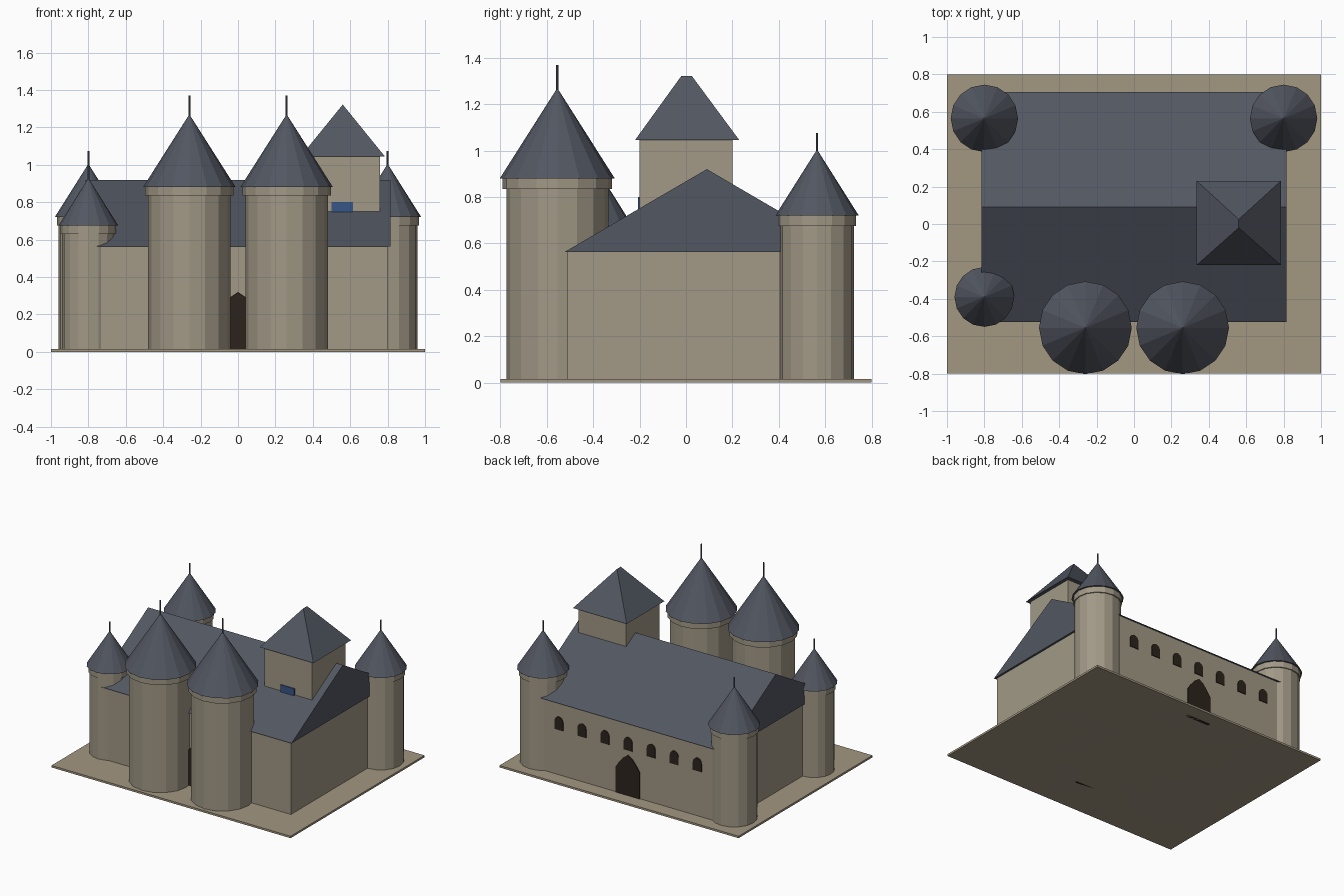
import bpy, bmesh, math

if "Cube" in bpy.data.objects:
    bpy.data.objects.remove(bpy.data.objects["Cube"])


def material(name, rgb):
    m = bpy.data.materials.new(name)
    m.diffuse_color = (*rgb, 1)
    m.use_nodes = True
    m.node_tree.nodes["Principled BSDF"].inputs["Base Color"].default_value = m.diffuse_color
    return m


STONE = material("stone", (0.36, 0.32, 0.24))
SAND = material("sand", (0.36, 0.31, 0.22))
SLATE = material("slate", (0.085, 0.095, 0.12))
DARK = material("dark_wood", (0.025, 0.017, 0.012))
BLUE = material("blue_glass", (0.04, 0.09, 0.24))


def finish(name, bm, mat):
    bmesh.ops.recalc_face_normals(bm, faces=bm.faces)
    me = bpy.data.meshes.new(name)
    bm.to_mesh(me)
    bm.free()
    me.materials.append(mat)
    ob = bpy.data.objects.new(name, me)
    bpy.context.collection.objects.link(ob)
    return ob


def box(name, lo, hi, mat):
    bm = bmesh.new()
    bmesh.ops.create_cube(bm, size=1)
    for v in bm.verts:
        v.co = [l if c < 0 else h for c, l, h in zip(v.co, lo, hi)]
    return finish(name, bm, mat)


def cone(name, x, y, z0, z1, r0, r1, mat, sides=16):
    bm = bmesh.new()
    bmesh.ops.create_cone(bm, cap_ends=True, segments=sides,
                          radius1=r0, radius2=r1, depth=z1 - z0)
    bmesh.ops.translate(bm, verts=bm.verts, vec=(x, y, (z0 + z1) / 2))
    return finish(name, bm, mat)


def extrude(name, points, offset, mat):
    """Extrude a planar outline of 3D points along an offset."""
    bm = bmesh.new()
    face = bm.faces.new([bm.verts.new(p) for p in points])
    new = bmesh.ops.extrude_face_region(bm, geom=[face])["geom"]
    bmesh.ops.translate(bm, vec=offset,
                        verts=[g for g in new if isinstance(g, bmesh.types.BMVert)])
    return finish(name, bm, mat)


def arch(name, x, y0, y1, z0, half, spring, top, power=1.0):
    """Opening with a curved head; a power below 1 gives a pointed top."""
    pts = [(x - half, y0, z0), (x + half, y0, z0)]
    for i in range(9):
        a = math.pi * i / 8
        pts.append((x + half * math.cos(a), y0,
                    spring + (top - spring) * (1 - abs(math.cos(a)) ** (2 * power)) ** 0.5
                    if power == 1 else
                    spring + (top - spring) * (1 - abs(math.cos(a)) ** power)))
    extrude(name, pts, (0, y1 - y0, 0), DARK)


def tower(name, x, y, r, eave, apex, tip, roof_r):
    cone(name + "_wall", x, y, 0, eave - 0.04, r, r, STONE)
    cone(name + "_collar", x, y, eave - 0.045, eave, roof_r - 0.012, roof_r - 0.012, STONE)
    cone(name + "_roof", x, y, eave, apex, roof_r, 0, SLATE)
    cone(name + "_spire", x, y, apex - 0.03, tip, 0.005, 0.005, SLATE, 8)


# Ground slab and main hall
box("base_slab", (-1, -0.8, 0), (1, 0.8, 0.015), SAND)
box("hall_walls", (-0.8, -0.51, 0), (0.8, 0.69, 0.57), STONE)
extrude("hall_roof", [(-0.815, -0.525, 0.562), (-0.815, 0.705, 0.562), (-0.815, 0.09, 0.92)],
        (1.63, 0, 0), SLATE)

# Round towers
for side, s in (("left", -1), ("right", 1)):
    tower("gate_tower_" + side, s * 0.26, -0.555, 0.22, 0.88, 1.27, 1.37, 0.248)
    tower("rear_tower_" + side, s * 0.8, 0.565, 0.16, 0.72, 1.005, 1.075, 0.18)
tower("front_corner_tower", -0.8, -0.39, 0.14, 0.675, 0.93, 1.0, 0.16)

# Square keep with a short-ridged hipped roof
box("keep_walls", (0.36, -0.2, 0), (0.76, 0.2, 1.045), STONE)
bm = bmesh.new()
eaves = [bm.verts.new((x, y, 1.045)) for x, y in
         ((0.335, -0.22), (0.785, -0.22), (0.785, 0.23), (0.335, 0.23))]
front, back = (bm.verts.new((0.56, y, 1.322)) for y in (-0.02, 0.025))
a, b, c, d = eaves
for f in ((d, c, b, a), (a, b, front), (b, c, back, front), (c, d, back), (d, a, front, back)):
    bm.faces.new(f)
finish("keep_roof", bm, SLATE)
box("keep_window", (0.5, -0.208, 0.7), (0.615, -0.19, 0.8), BLUE)

# Doors and rear windows
arch("front_door", 0, -0.525, -0.495, 0, 0.1, 0.21, 0.32, 1.5)
arch("rear_door", 0, 0.67, 0.697, 0, 0.1, 0.21, 0.32, 1.5)
for i in range(7):
    arch(f"rear_window_{i + 1}", (i - 3) * 0.193, 0.675, 0.695, 0.355, 0.036, 0.415, 0.455)
